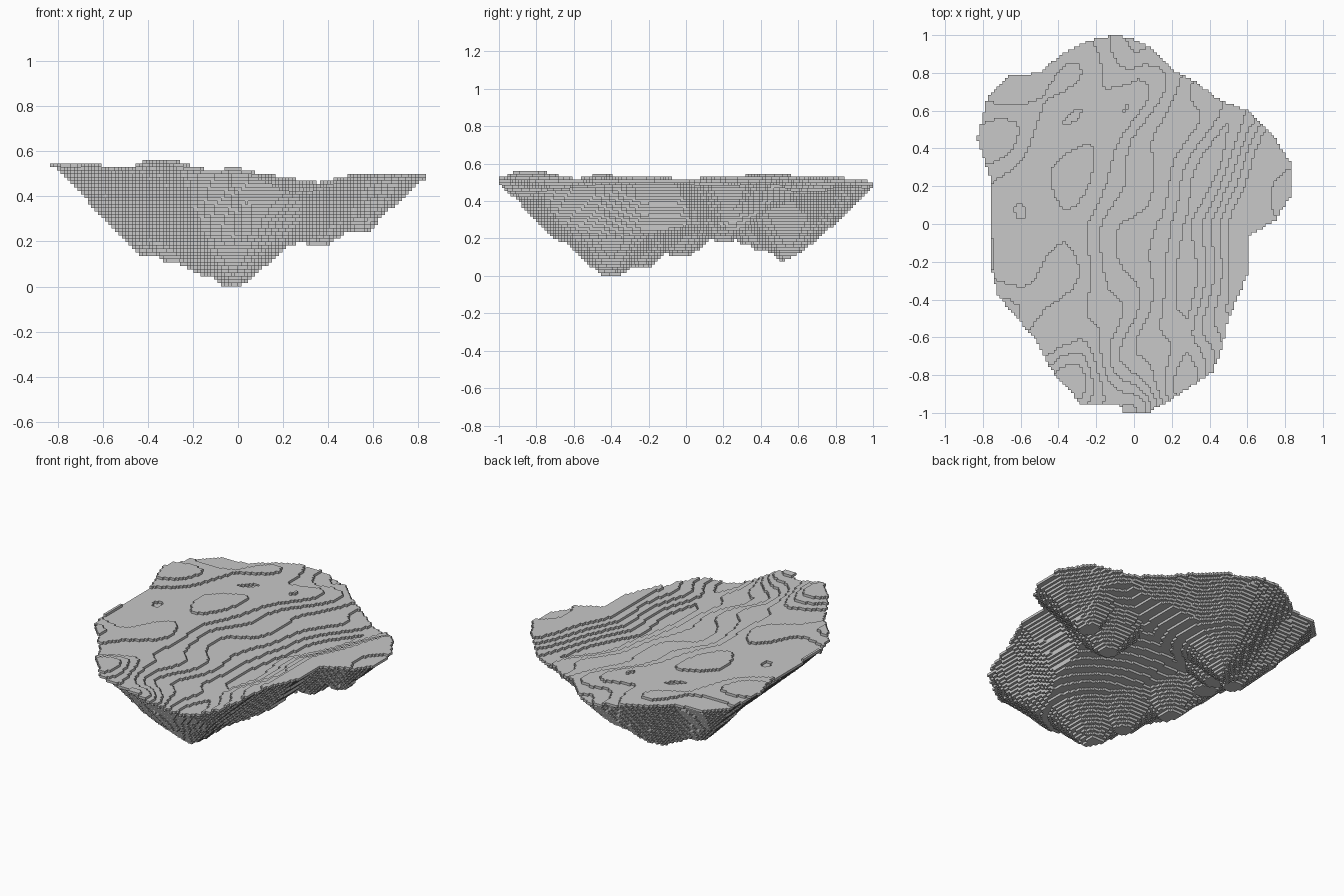
import bpy, bmesh, math
from mathutils import Vector

cube = bpy.data.objects.get("Cube")
if cube:
    bpy.data.objects.remove(cube)

V = 2 / 132          # block size
NX, NY = 55, 66      # half counts of blocks

# Plan outline of the island
OUTLINE = [Vector(p) for p in (
    (-.1, 1), (-.25, .97), (-.38, .9), (-.5, .8), (-.67, .78), (-.78, .66),
    (-.83, .45), (-.76, .25), (-.75, -.25), (-.72, -.38), (-.53, -.6),
    (-.42, -.8), (-.28, -.95), (-.08, -.96), (-.05, -1), (.07, -1), (.2, -.93),
    (.42, -.78), (.47, -.65), (.5, -.5), (.6, -.27), (.6, -.07), (.75, .02),
    (.83, .15), (.83, .32), (.75, .45), (.6, .6), (.45, .66), (.33, .75),
    (.2, .82), (.1, .93), (0, .98))]
EDGES = list(zip(OUTLINE, OUTLINE[1:] + OUTLINE[:1]))

# Hanging roots: x, y, lowest z
ROOTS = [(-.03, -.4, 0), (-.12, -.24, .05), (-.25, .55, .08), (-.3, -.03, .1),
         (.36, .2, .185), (.55, .25, .235), (-.3, .36, .16), (-.38, .42, .14),
         (-.36, .2, .19)]
# Knolls and dips on the top: x, y, height, radius
KNOLLS = [(-.3, -.85, .045, .17), (-.7, -.45, .035, .13), (-.77, .5, .025, .2),
          (.03, -1, .045, .13), (0, 1, -.035, .25)]


def inside(x, y):
    hit = False
    for a, b in EDGES:
        if (a.y > y) != (b.y > y) and x < a.x + (y - a.y) / (b.y - a.y) * (b.x - a.x):
            hit = not hit
    return hit


def rim_distance(x, y):
    p = Vector((x, y))
    best = 9.0
    for a, b in EDGES:
        d = b - a
        t = max(0, min(1, (p - a).dot(d) / d.length_squared))
        best = min(best, (p - a - d * t).length)
    return best


def ground(x, y):
    """Terraced top: a valley right of centre with slanting ripples."""
    u = x - (.28 + .4 * max(y, 0))
    z = .428 + (min(.068, .28 * u) if u > 0 else min(.09, -.16 * u))
    z += .007 * math.sin(13 * (x - .55 * y) + 1.5 * math.sin(5 * y))
    z += .004 * math.sin(11 * y + 4 * x)
    for kx, ky, h, r in KNOLLS:
        z += h * math.exp(-((x - kx) ** 2 + (y - ky) ** 2) / r ** 2)
    return z


def root_height(d):
    """Steep near the tip, then a gentle ramp."""
    d = max(0, d - .05)
    return min(.9 * d, .13 + .25 * d)


def underside(x, y, top):
    root = min(z + root_height(math.hypot(x - rx, y - ry)) for rx, ry, z in ROOTS)
    steepness = .95 + .25 * max(y, 0)
    return max(root, top - steepness * rim_distance(x, y), 0)


# Block columns: cell -> (bottom level, top level)
columns = {}
for i in range(-NX, NX):
    for j in range(-NY, NY):
        x, y = (i + .5) * V, (j + .5) * V
        if inside(x, y):
            z = ground(x, y)
            top = round(z / V)
            columns[i, j] = (min(top - 1, round(underside(x, y, z) / V)), top)

bm = bmesh.new()


def quad(*pts):
    bm.faces.new([bm.verts.new(Vector(p) * V) for p in pts])


def wall(a, b, low, high):
    if high > low:
        quad((*a, low), (*b, low), (*b, high), (*a, high))


for (i, j), (low, high) in columns.items():
    corners = [(i, j), (i + 1, j), (i + 1, j + 1), (i, j + 1)]
    quad(*[(*c, high) for c in corners])
    quad(*[(*c, low) for c in reversed(corners)])
    # Exposed risers towards each neighbouring column
    for k, (dx, dy) in enumerate(((0, -1), (1, 0), (0, 1), (-1, 0))):
        a, b = corners[k], corners[(k + 1) % 4]
        nlow, nhigh = columns.get((i + dx, j + dy), (high, high))
        wall(a, b, low, min(high, nlow))
        wall(a, b, max(low, nhigh), high)

bmesh.ops.remove_doubles(bm, verts=bm.verts, dist=V / 10)
mesh = bpy.data.meshes.new("rock_island")
bm.to_mesh(mesh)
bm.free()

# Stone colour
stone = bpy.data.materials.new("grey_stone")
stone.use_nodes = True
colour = (.58, .58, .58, 1)
stone.diffuse_color = colour
stone.node_tree.nodes["Principled BSDF"].inputs["Base Color"].default_value = colour
mesh.materials.append(stone)

island = bpy.data.objects.new("rock_island", mesh)
bpy.context.collection.objects.link(island)
